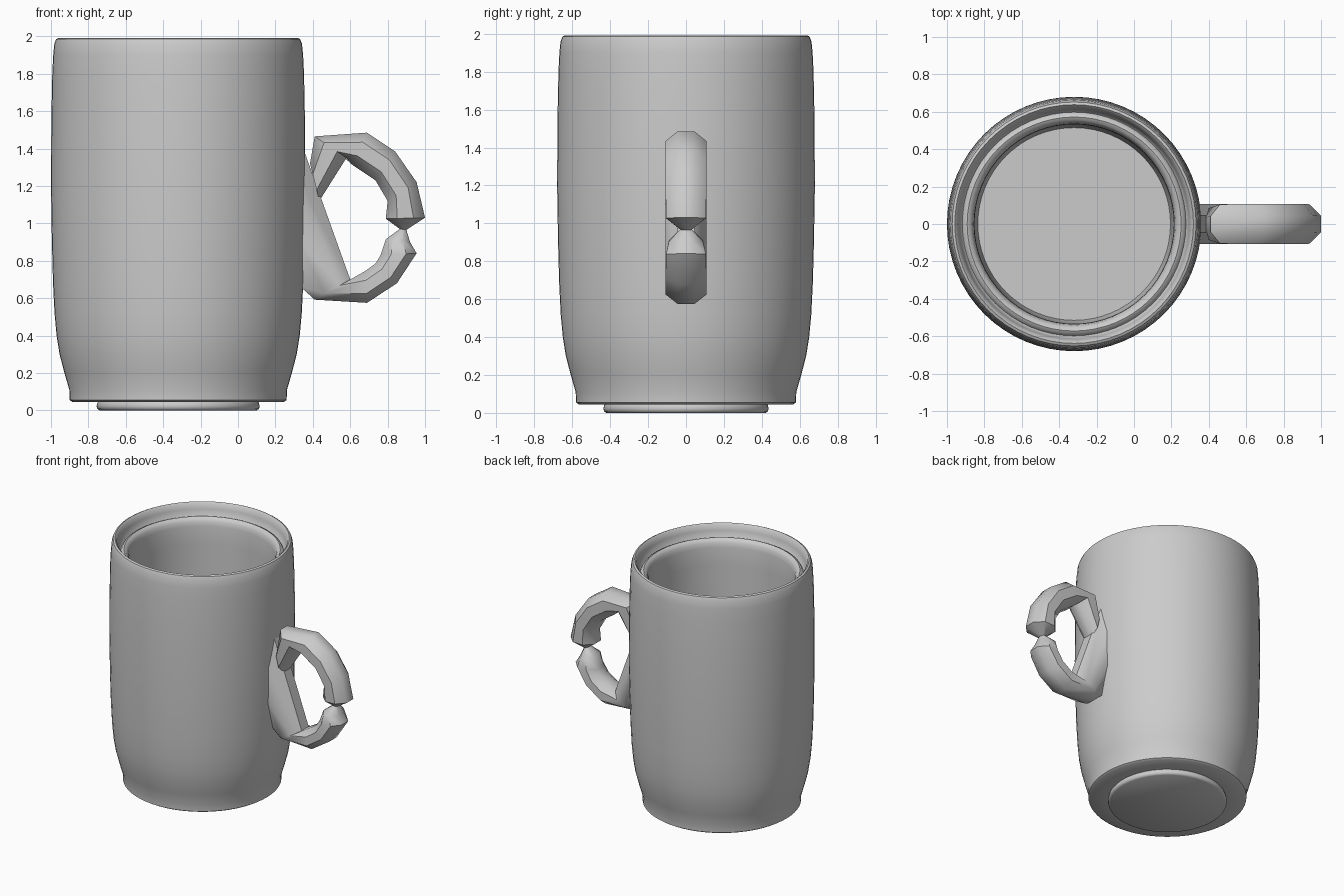
import bpy, bmesh, math
from mathutils import Vector

if "Cube" in bpy.data.objects:
    bpy.data.objects.remove(bpy.data.objects["Cube"])

CX = -0.32          # axis of the cup
SEG = 64

clay = bpy.data.materials.new("grey_clay")
clay.diffuse_color = (0.6, 0.6, 0.6, 1)
clay.use_nodes = True
clay.node_tree.nodes["Principled BSDF"].inputs["Base Color"].default_value = clay.diffuse_color


def finish(name, bm, angle):
    bmesh.ops.recalc_face_normals(bm, faces=bm.faces)
    mesh = bpy.data.meshes.new(name)
    bm.to_mesh(mesh)
    bm.free()
    obj = bpy.data.objects.new(name, mesh)
    bpy.context.collection.objects.link(obj)
    mesh.materials.append(clay)
    bpy.ops.object.select_all(action='DESELECT')
    obj.select_set(True)
    bpy.context.view_layer.objects.active = obj
    bpy.ops.object.shade_smooth_by_angle(angle=math.radians(angle))
    return obj


def skin(bm, rings):
    """Join equal rings of points and close both ends."""
    loops = [[bm.verts.new(p) for p in ring] for ring in rings]
    n = len(loops[0])
    for a, b in zip(loops, loops[1:]):
        for i in range(n):
            j = (i + 1) % n
            bm.faces.new((a[i], a[j], b[j], b[i]))
    bm.faces.new(loops[0])
    bm.faces.new(loops[-1])


def lathe(name, profile, angle):
    bm = bmesh.new()
    skin(bm, [[(CX + r * math.cos(2 * math.pi * i / SEG),
                r * math.sin(2 * math.pi * i / SEG), z) for i in range(SEG)]
              for r, z in profile])
    return finish(name, bm, angle)


# Cup: outer wall, rim, stepped inner lip, inner wall, floor
lathe("cup_body", [
    (0.43, 0.045), (0.565, 0.045), (0.58, 0.055), (0.582, 0.11),
    (0.608, 0.20), (0.634, 0.30), (0.650, 0.40), (0.661, 0.52),
    (0.669, 0.68), (0.675, 0.90), (0.68, 1.20), (0.678, 1.55),
    (0.673, 1.80), (0.668, 1.90), (0.662, 1.96), (0.652, 1.985),
    (0.638, 1.992), (0.625, 1.98), (0.615, 1.94), (0.606, 1.885),
    (0.598, 1.878), (0.588, 1.895), (0.572, 1.903), (0.555, 1.895),
    (0.542, 1.875), (0.535, 1.84), (0.533, 1.70), (0.53, 0.9),
    (0.525, 0.20), (0.515, 0.13),
], 40)

# Foot disc under the cup
lathe("foot", [(0.42, 0.0), (0.432, 0.008), (0.436, 0.022),
               (0.432, 0.04), (0.42, 0.055)], 50)

# Handle: outer and inner edge points in the xz plane, and half width in y
sections = [
    ((0.385, 1.32), (0.435, 1.12), 0.085),
    ((0.41, 1.465), (0.58, 1.35), 0.105),
    ((0.69, 1.485), (0.615, 1.31), 0.108),
    ((0.84, 1.385), (0.735, 1.23), 0.108),
    ((0.955, 1.22), (0.80, 1.12), 0.108),
    ((1.0, 1.03), (0.79, 1.025), 0.105),
    ((0.90, 0.965), (0.865, 0.97), 0.03),      # pinch
    ((0.92, 0.90), (0.79, 0.915), 0.09),
    ((0.955, 0.84), (0.762, 0.83), 0.105),
    ((0.85, 0.68), (0.735, 0.785), 0.108),
    ((0.69, 0.575), (0.68, 0.745), 0.108),
    ((0.41, 0.592), (0.60, 0.70), 0.108),
    ((0.335, 0.66), (0.335, 1.44), 0.108),     # set into the wall
]
rings = []
for outer, inner, half in sections:
    o = Vector((outer[0], 0, outer[1]))
    i = Vector((inner[0], 0, inner[1]))
    mid, arm = (o + i) / 2, (o - i) / 2
    k = 1 / math.cos(math.pi / 8)
    rings.append([mid + arm * k * math.cos(a) + Vector((0, half * k * math.sin(a), 0))
                  for a in (math.pi / 8 + math.pi / 4 * n for n in range(8))])
bm = bmesh.new()
skin(bm, rings)
finish("handle", bm, 48)
